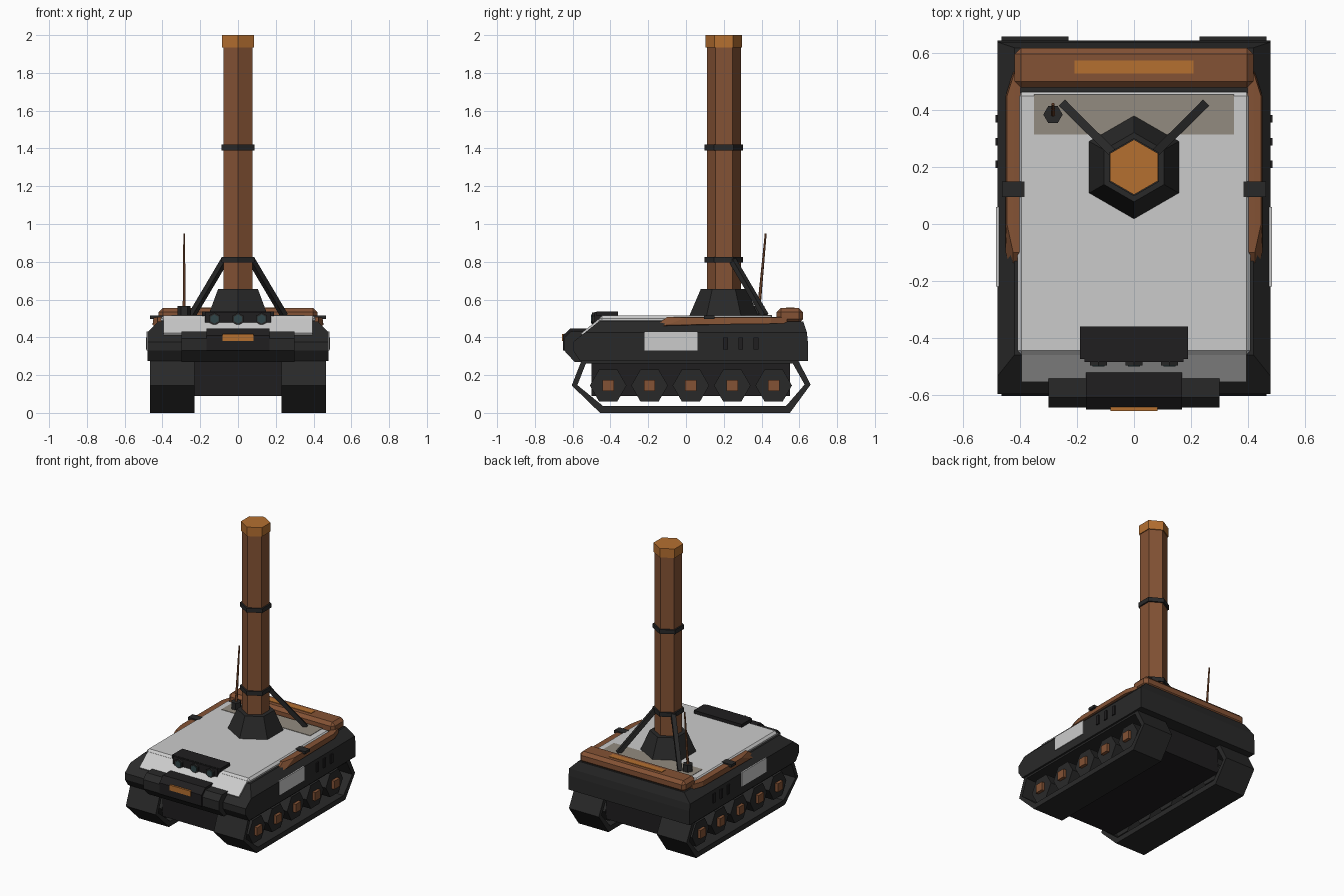
import bpy, bmesh
from math import pi
from mathutils import Vector, Matrix

if "Cube" in bpy.data.objects:
    bpy.data.objects.remove(bpy.data.objects["Cube"])


def material(name, r, g, b):
    m = bpy.data.materials.new(name)
    m.diffuse_color = (r, g, b, 1)
    m.use_nodes = True
    m.node_tree.nodes["Principled BSDF"].inputs["Base Color"].default_value = m.diffuse_color
    return m


DARK = material("charcoal", 0.022, 0.022, 0.022)
BLACK = material("black", 0.014, 0.013, 0.014)
RUST = material("rust", 0.23, 0.085, 0.035)
ORANGE = material("orange", 0.46, 0.16, 0.03)
TAN = material("tan", 0.29, 0.26, 0.215)
LENS = material("lens", 0.03, 0.06, 0.065)


def finish(name, bm, mat, bevel=0):
    bmesh.ops.recalc_face_normals(bm, faces=bm.faces)
    me = bpy.data.meshes.new(name)
    bm.to_mesh(me)
    bm.free()
    if mat:
        me.materials.append(mat)
    ob = bpy.data.objects.new(name, me)
    bpy.context.collection.objects.link(ob)
    if bevel:
        mod = ob.modifiers.new("chamfer", 'BEVEL')
        mod.width = bevel
        mod.segments = 1
    return ob


def loft(name, rings, mat, bevel=0, closed=False):
    """Skin equal-length rings of points; cap the ends or join them up."""
    bm = bmesh.new()
    rs = [[bm.verts.new(p) for p in r] for r in rings]
    n = len(rs[0])
    for a, b in zip(rs, rs[1:] + ([rs[0]] if closed else [])):
        for i in range(n):
            bm.faces.new((a[i], a[(i + 1) % n], b[(i + 1) % n], b[i]))
    if not closed:
        bm.faces.new(rs[0])
        bm.faces.new(rs[-1])
    return finish(name, bm, mat, bevel)


def box(name, x0, x1, y0, y1, z0, z1, mat=None, bevel=0):
    ring = lambda z: [(x0, y0, z), (x1, y0, z), (x1, y1, z), (x0, y1, z)]
    return loft(name, [ring(z0), ring(z1)], mat, bevel)


def prism(name, profile, x0, x1, mat=None, bevel=0):
    """Side profile of (y, z) points extruded along x."""
    return loft(name, [[(x, y, z) for y, z in profile] for x in (x0, x1)], mat, bevel)


def rod(name, p, q, r1, r2, mat, sides=6, turn=0):
    """Tapered polygon rod from p to q."""
    p, q = Vector(p), Vector(q)
    d = q - p
    bm = bmesh.new()
    bmesh.ops.create_cone(bm, cap_ends=True, segments=sides, radius1=r1, radius2=r2, depth=d.length)
    rot = d.to_track_quat('Z', 'Y').to_matrix().to_4x4() @ Matrix.Rotation(turn, 4, 'Z')
    bm.transform(Matrix.Translation((p + q) / 2) @ rot)
    return finish(name, bm, mat)


def span(s, a, b):
    return sorted((s * a, s * b))


# Hulls
box("lower_hull", -0.25, 0.25, -0.5, 0.55, 0.09, 0.28, BLACK)
levels = [(0.275, 0.48, -0.56, 0.645), (0.33, 0.48, -0.598, 0.645), (0.375, 0.48, -0.598, 0.645),
          (0.425, 0.48, -0.535, 0.64), (0.485, 0.42, -0.46, 0.62)]
loft("upper_hull", [[(-x, a, z), (x, a, z), (x, b, z), (-x, b, z)] for z, x, a, b in levels], DARK)

# Deck plates
box("deck_plate", -0.41, 0.41, -0.46, 0.465, 0.475, 0.515, None, 0.015)
prism("front_slope_plate", [(-0.555, 0.422), (-0.455, 0.503), (-0.44, 0.48), (-0.545, 0.405)], -0.395, 0.395)
box("rear_deck_panel", -0.352, 0.352, 0.315, 0.455, 0.505, 0.518, TAN)

# Rear storage box
box("rear_box", -0.42, 0.42, 0.48, 0.62, 0.475, 0.555, RUST, 0.022)
box("rear_box_plate", -0.21, 0.21, 0.53, 0.575, 0.55, 0.559, ORANGE)

# Front bumper
prism("bumper_wings", [(-0.645, 0.33), (-0.645, 0.395), (-0.61, 0.432), (-0.51, 0.432),
                       (-0.51, 0.27), (-0.59, 0.27)], -0.30, 0.30, DARK)
prism("bumper_centre", [(-0.652, 0.33), (-0.652, 0.41), (-0.61, 0.448), (-0.5, 0.448),
                        (-0.5, 0.33)], -0.168, 0.168, BLACK)
box("bumper_plate", -0.083, 0.083, -0.657, -0.64, 0.38, 0.418, ORANGE)

# Headlight bar
box("light_hood", -0.19, 0.19, -0.475, -0.36, 0.512, 0.537, BLACK)
prism("light_bar", [(-0.485, 0.465), (-0.485, 0.535), (-0.44, 0.535), (-0.44, 0.465)], -0.175, 0.175, BLACK)
for x in (-0.125, 0, 0.125):
    rod("headlight_rim", (x, -0.47, 0.497), (x, -0.497, 0.497), 0.034, 0.034, DARK)
    rod("headlight_lens", (x, -0.48, 0.497), (x, -0.502, 0.497), 0.024, 0.024, LENS)

# Running gear and side details
outer = [(-0.605, 0.145), (-0.455, 0), (0.55, 0), (0.66, 0.15), (0.59, 0.285), (-0.55, 0.285)]
inner = [(-0.575, 0.147), (-0.44, 0.037), (0.53, 0.037), (0.628, 0.15), (0.565, 0.262), (-0.53, 0.262)]
for s, side in ((1, "right"), (-1, "left")):
    x0, x1 = s * 0.23, s * 0.467
    loft(side + "_track", [[(x, y, z) for y, z in loop] for x, loop in
                           ((x0, outer), (x1, outer), (x1, inner), (x0, inner))], DARK, closed=True)
    for i in range(5):
        y = -0.412 + 0.219 * i
        rod(side + "_wheel", (s * 0.25, y, 0.145), (s * 0.44, y, 0.145), 0.097, 0.097, DARK, 6, pi / 2)
        box(side + "_hub", *span(s, 0.43, 0.462), y - 0.03, y + 0.03, 0.115, 0.175, RUST)
    # Rail with slanted front, narrowing at both ends
    rail = [(-0.18, 0.45, 0.425), (-0.10, 0.507, 0.425), (0.535, 0.507, 0.42), (0.535, 0.475, 0.425)]
    mid = [(-0.10, 0.465, 0.452), (0.0, 0.505, 0.447), (0.45, 0.505, 0.447), (0.45, 0.472, 0.452)]
    loft(side + "_rail", [[(s * 0.40, y, z) for y, z, _ in rail],
                          [(s * x, y, z) for y, z, x in rail],
                          [(s * x, y, z) for y, z, x in mid]], RUST)
    box(side + "_clip", *span(s, 0.385, 0.465), 0.095, 0.15, 0.497, 0.516, DARK)
    box(side + "_side_panel", *span(s, 0.45, 0.485), -0.22, 0.06, 0.33, 0.43)
    for y in (0.21, 0.29, 0.37):
        box(side + "_vent", *span(s, 0.46, 0.488), y - 0.013, y + 0.013, 0.335, 0.4, BLACK)
    # Mast brace
    rod(side + "_brace", (s * 0.07, 0.245, 0.81), (s * 0.245, 0.418, 0.515), 0.021, 0.021, DARK, 4, pi / 4)


# Mast: hexagon with points facing front and back
def mast(name, z0, z1, r0, r1, mat):
    ring = lambda z, r: [(r * c, 0.2 + r * d, z) for c, d in
                         ((0, 1), (0.866, 0.5), (0.866, -0.5), (0, -1), (-0.866, -0.5), (-0.866, 0.5))]
    return loft(name, [ring(z0, r0), ring(z1, r1)], mat)


mast("mast_base", 0.51, 0.655, 0.184, 0.122, DARK)
mast("mast_tube", 0.6, 1.95, 0.09, 0.09, RUST)
mast("mast_cap", 1.935, 2.0, 0.097, 0.097, ORANGE)
for z in (0.795, 1.39):
    mast("mast_collar", z, z + 0.03, 0.102, 0.102, DARK)

# Antenna
rod("antenna_base", (-0.285, 0.385, 0.51), (-0.285, 0.385, 0.567), 0.034, 0.034, DARK, 6, pi / 6)
rod("antenna_whip", (-0.285, 0.386, 0.56), (-0.285, 0.422, 0.95), 0.009, 0.005, RUST)
